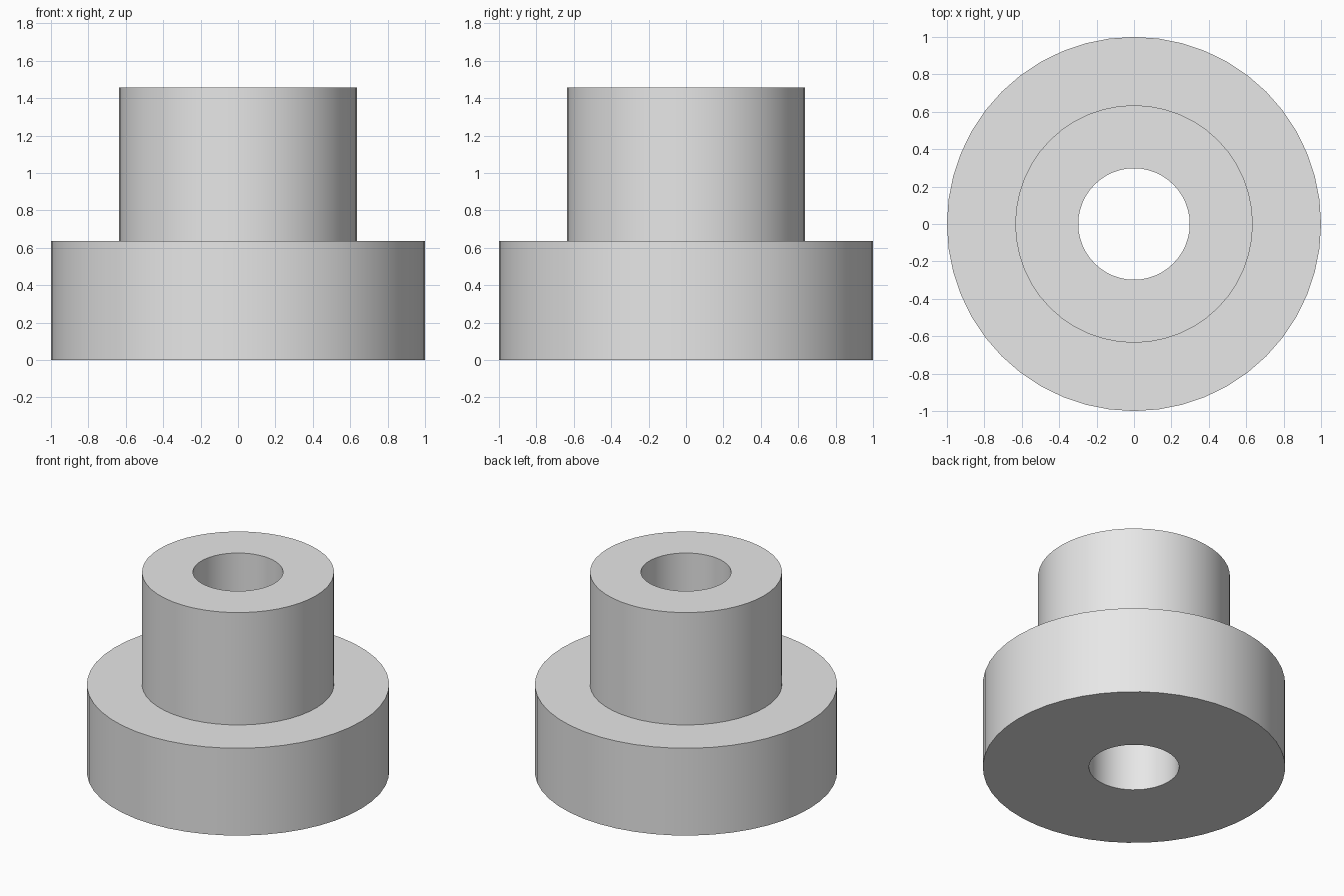
import bpy
import bmesh
from math import radians, tau

cube = bpy.data.objects.get("Cube")
if cube:
    bpy.data.objects.remove(cube, do_unlink=True)

# Plain grey metal
grey = bpy.data.materials.new("plain_grey")
grey.use_nodes = True
colour = (0.8, 0.8, 0.8, 1.0)
grey.diffuse_color = colour
grey.node_tree.nodes["Principled BSDF"].inputs["Base Color"].default_value = colour

# Dimensions
flange_radius, hub_radius, bore_radius = 1.0, 0.635, 0.298
flange_height, total_height = 0.637, 1.457
sides = 48

# Closed half section: flange, shoulder, hub and through bore
section = [
    (bore_radius, 0),
    (flange_radius, 0),
    (flange_radius, flange_height),
    (hub_radius, flange_height),
    (hub_radius, total_height),
    (bore_radius, total_height),
]

# Spin the section around the vertical axis
bm = bmesh.new()
verts = [bm.verts.new((r, 0, z)) for r, z in section]
edges = [bm.edges.new((a, b)) for a, b in zip(verts, verts[1:] + verts[:1])]
bmesh.ops.spin(bm, geom=verts + edges, cent=(0, 0, 0), axis=(0, 0, 1),
               angle=tau, steps=sides, use_merge=True)
bmesh.ops.remove_doubles(bm, verts=bm.verts[:], dist=0.0001)
bmesh.ops.recalc_face_normals(bm, faces=bm.faces[:])

mesh = bpy.data.meshes.new("flanged_bushing")
bm.to_mesh(mesh)
bm.free()
mesh.materials.append(grey)
bushing = bpy.data.objects.new("flanged_bushing", mesh)
bpy.context.collection.objects.link(bushing)

# Smooth walls with crisp rims
bpy.ops.object.select_all(action="DESELECT")
bushing.select_set(True)
bpy.context.view_layer.objects.active = bushing
bpy.ops.object.shade_smooth_by_angle(angle=radians(30))
